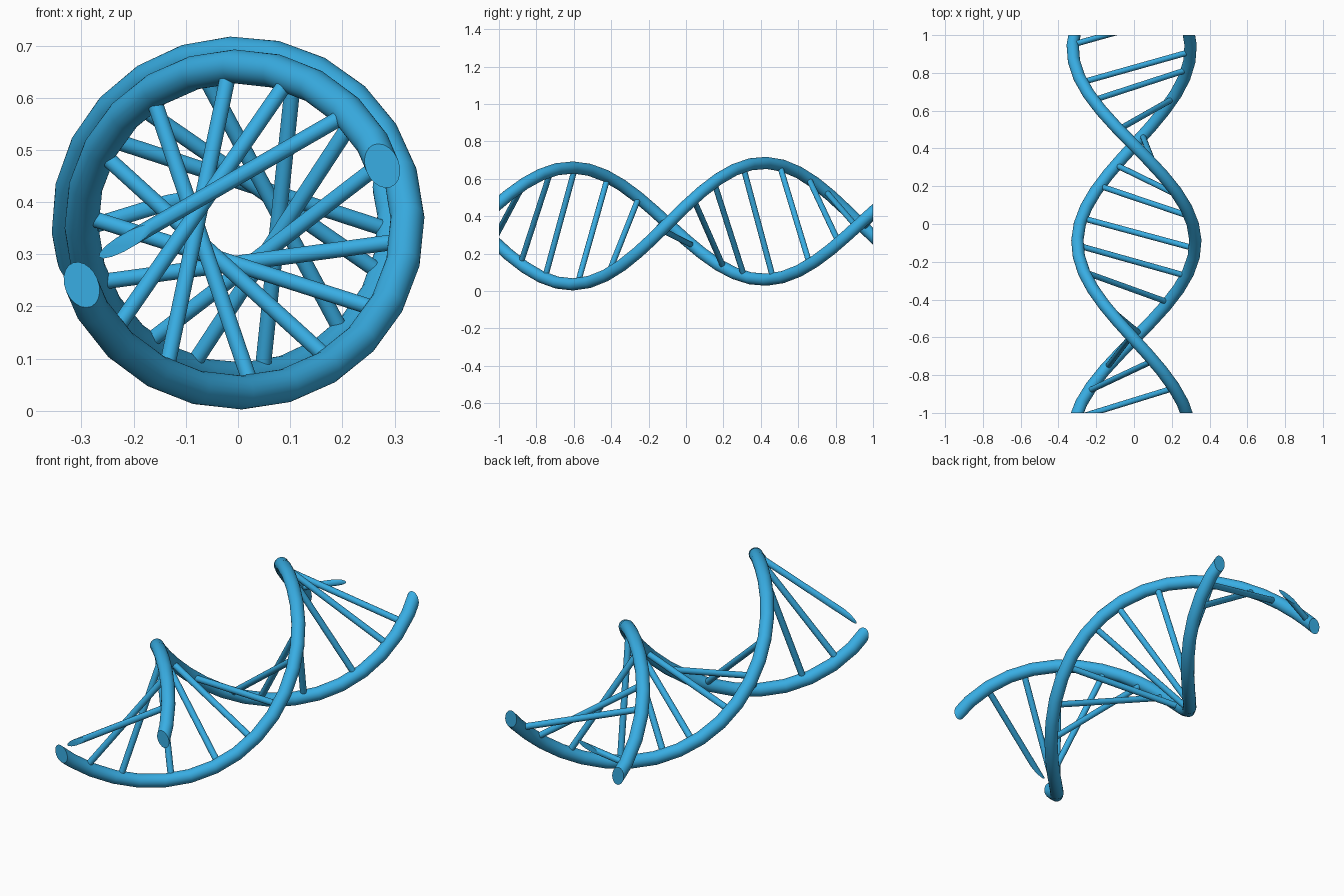
import bpy, bmesh, math
from mathutils import Vector

if "Cube" in bpy.data.objects:
    bpy.data.objects.remove(bpy.data.objects["Cube"])

CZ = 0.36                      # height of the helix axis
RATE = math.radians(175.3)     # twist per unit of y
START = math.radians(201.6)    # angle of the outer strand at y = -1
R_A, R_B = 0.325, 0.300        # radii of the two strands
TUBE, ROD = 0.0325, 0.0155

blue = bpy.data.materials.new("blue")
blue.diffuse_color = (0.04, 0.42, 0.77, 1)
blue.use_nodes = True
blue.node_tree.nodes["Principled BSDF"].inputs["Base Color"].default_value = blue.diffuse_color


def helix(y, radius, phase):
    a = START + phase + RATE * (y + 1)
    return Vector((radius * math.cos(a), y, CZ + radius * math.sin(a)))


def tube(name, points, tangents, radius, sides):
    """Sweep a circle along points, then cut it flat at y = -1 and y = 1."""
    bm = bmesh.new()
    rings = []
    for p, t in zip(points, tangents):
        t = t.normalized()
        # radial direction from the axis keeps the frame steady
        u = Vector((p.x, 0, p.z - CZ))
        if len(points) == 2:
            u = Vector((0, 1, 0))
        u = (u - t * u.dot(t)).normalized()
        v = t.cross(u)
        rings.append([bm.verts.new(p + radius * (u * math.cos(k * math.tau / sides)
                                                 + v * math.sin(k * math.tau / sides)))
                      for k in range(sides)])
    for r0, r1 in zip(rings, rings[1:]):
        for k in range(sides):
            j = (k + 1) % sides
            bm.faces.new((r0[k], r0[j], r1[j], r1[k]))
    bm.faces.new(rings[0][::-1])
    bm.faces.new(rings[-1])
    for end in (-1, 1):
        res = bmesh.ops.bisect_plane(bm, geom=bm.verts[:] + bm.edges[:] + bm.faces[:],
                                     plane_co=(0, end, 0), plane_no=(0, end, 0),
                                     clear_outer=True)
        edges = [e for e in res["geom_cut"] if isinstance(e, bmesh.types.BMEdge)]
        if edges:
            bmesh.ops.holes_fill(bm, edges=edges, sides=0)
    bmesh.ops.recalc_face_normals(bm, faces=bm.faces[:])
    me = bpy.data.meshes.new(name)
    bm.to_mesh(me)
    bm.free()
    me.materials.append(blue)
    ob = bpy.data.objects.new(name, me)
    bpy.context.collection.objects.link(ob)
    bpy.ops.object.select_all(action='DESELECT')
    ob.select_set(True)
    bpy.context.view_layer.objects.active = ob
    bpy.ops.object.shade_smooth_by_angle(angle=math.radians(40))


# two opposite strands
for name, radius, phase in (("outer_strand", R_A, 0), ("inner_strand", R_B, math.pi)):
    ys = [-1.12 + 2.24 * i / 26 for i in range(27)]
    pts = [helix(y, radius, phase) for y in ys]
    tans = [helix(y + 0.01, radius, phase) - helix(y - 0.01, radius, phase) for y in ys]
    tube(name, pts, tans, TUBE, 20)

# slanted rungs joining the strands
rung_ys = (-1.03, -0.885, -0.755, -0.58, -0.415, -0.275, -0.13,
           0.04, 0.15, 0.305, 0.50, 0.655, 0.75, 0.95)
for i, y in enumerate(rung_ys):
    a, b = helix(y, R_A, 0), helix(y + 0.162, R_B, math.pi)
    tube(f"rung_{i + 1}", [a, b], [b - a, b - a], ROD, 14)
